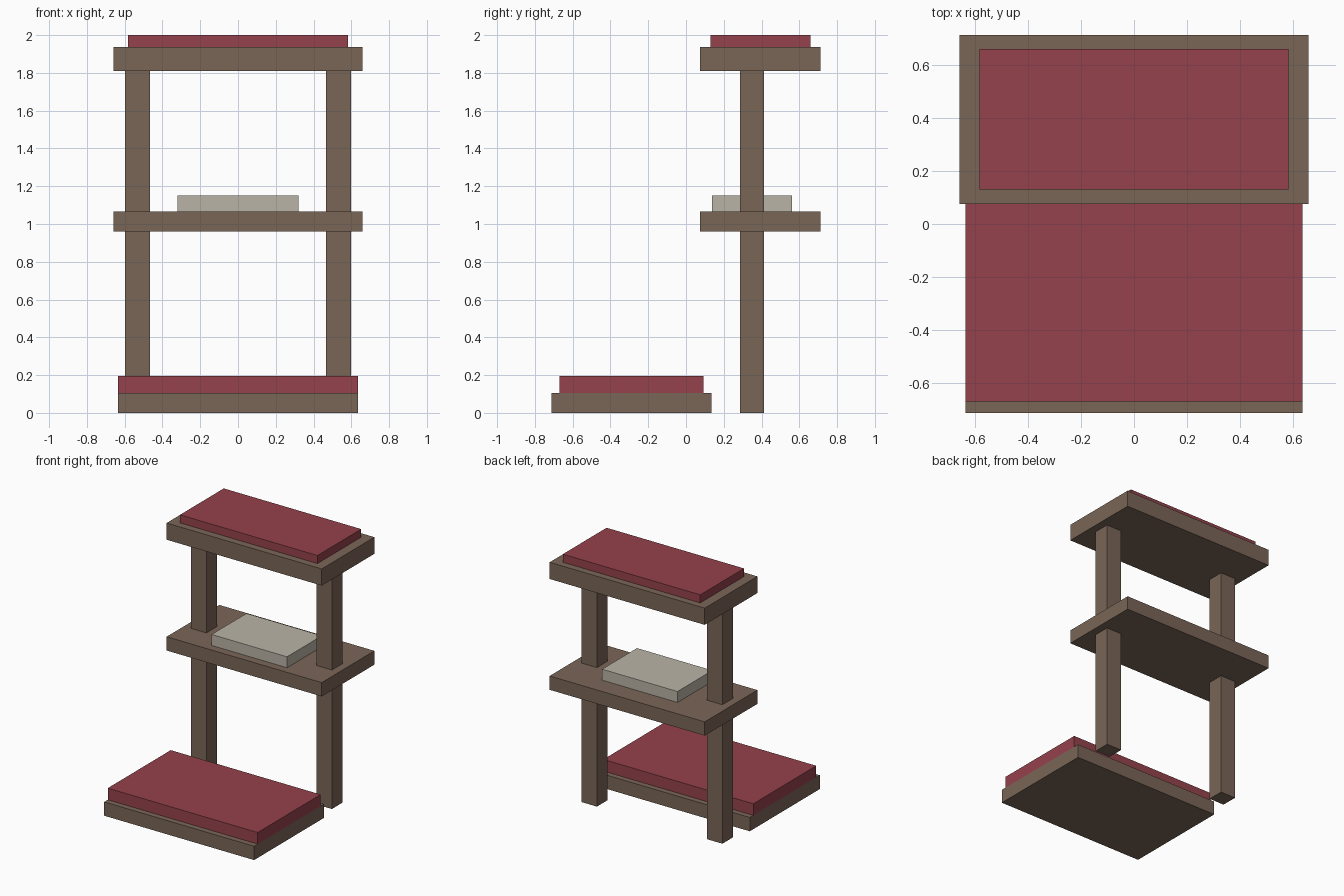
import bpy
import bmesh
from mathutils import Vector

default = bpy.data.objects.get("Cube")
if default:
    bpy.data.objects.remove(default, do_unlink=True)


def make_material(name, rgb):
    mat = bpy.data.materials.new(name)
    mat.use_nodes = True
    color = (*rgb, 1.0)
    mat.diffuse_color = color
    mat.node_tree.nodes["Principled BSDF"].inputs["Base Color"].default_value = color
    return mat


wood = make_material("brown wood", (0.195, 0.133, 0.095))
fabric = make_material("red fabric", (0.30, 0.054, 0.072))
stone = make_material("pale grey", (0.49, 0.455, 0.39))


def box(name, x, y, z, mat):
    """Box spanning the (low, high) range on each axis."""
    size = Vector((x[1] - x[0], y[1] - y[0], z[1] - z[0]))
    bm = bmesh.new()
    bmesh.ops.create_cube(bm, size=1)
    bmesh.ops.scale(bm, vec=size, verts=bm.verts)
    mesh = bpy.data.meshes.new(name)
    bm.to_mesh(mesh)
    bm.free()
    mesh.materials.append(mat)
    obj = bpy.data.objects.new(name, mesh)
    obj.location = (sum(x) / 2, sum(y) / 2, sum(z) / 2)
    bpy.context.collection.objects.link(obj)
    return obj


# Low padded base at the front
box("base_board", (-0.636, 0.636), (-0.713, 0.135), (0, 0.106), wood)
box("base_cushion", (-0.636, 0.636), (-0.67, 0.093), (0.106, 0.195), fabric)

# Posts on both sides
for name, side in (("left_post", 1), ("right_post", -1)):
    x = sorted((side * 0.467, side * 0.597))
    box(name, x, (0.285, 0.412), (0, 1.81), wood)

# Middle shelf with a flat block on it
shelf_x, shelf_y = (-0.658, 0.658), (0.075, 0.713)
box("middle_shelf", shelf_x, shelf_y, (0.96, 1.066), wood)
box("shelf_block", (-0.32, 0.32), (0.137, 0.56), (1.066, 1.15), stone)

# Padded top
box("top_board", shelf_x, shelf_y, (1.81, 1.938), wood)
box("top_cushion", (-0.583, 0.583), (0.13, 0.66), (1.938, 2.0), fabric)
